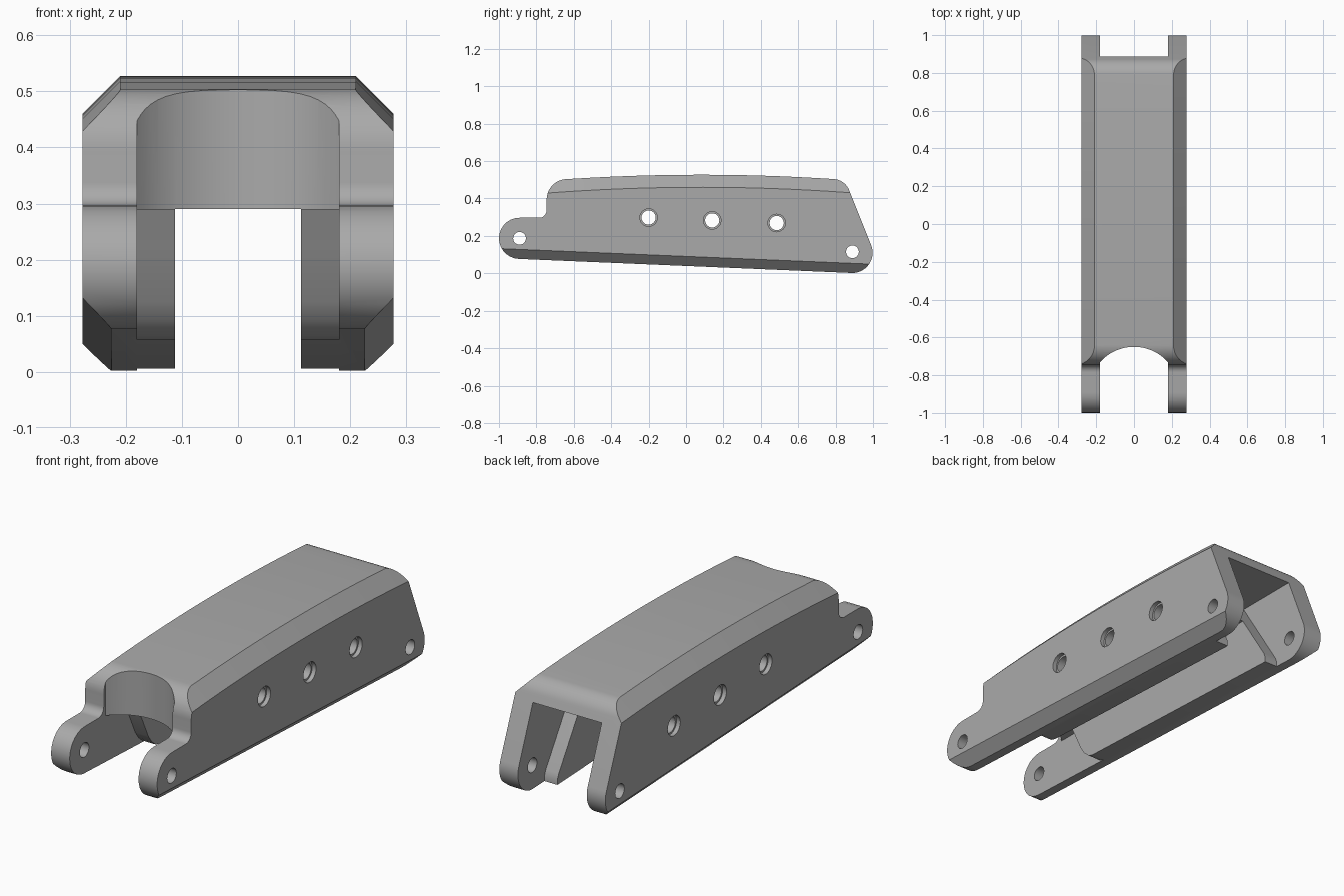
import bpy, bmesh
from math import sin, cos, radians, pi, asin

if "Cube" in bpy.data.objects:
    bpy.data.objects.remove(bpy.data.objects["Cube"])

grey = bpy.data.materials.new("plain grey")
grey.use_nodes = True
grey.diffuse_color = (0.4, 0.4, 0.4, 1)
grey.node_tree.nodes["Principled BSDF"].inputs["Base Color"].default_value = (0.4, 0.4, 0.4, 1)

HALF = 0.277          # half width of the body
SLOT = 0.18           # half width of the end slots
CHANNEL = 0.112       # half width of the middle channel


def loft(name, sections):
    """Closed solid through a list of matching rings of points."""
    bm = bmesh.new()
    rings = [[bm.verts.new(p) for p in s] for s in sections]
    n = len(rings[0])
    for a, b in zip(rings, rings[1:]):
        for i in range(n):
            j = (i + 1) % n
            bm.faces.new((a[i], a[j], b[j], b[i]))
    bm.faces.new(rings[0][::-1])
    bm.faces.new(rings[-1])
    bmesh.ops.recalc_face_normals(bm, faces=bm.faces)
    mesh = bpy.data.meshes.new(name)
    bm.to_mesh(mesh)
    bm.free()
    mesh.materials.append(grey)
    obj = bpy.data.objects.new(name, mesh)
    bpy.context.collection.objects.link(obj)
    return obj


def side_prism(name, profile, x0, x1):
    """Extrude a (y, z) profile across x."""
    return loft(name, [[(x, y, z) for y, z in profile] for x in (x0, x1)])


def arc(cy, cz, r, a0, a1, steps=14):
    angles = [radians(a0 + (a1 - a0) * i / steps) for i in range(steps + 1)]
    return [(cy + r * cos(a), cz + r * sin(a)) for a in angles]


def crown(y):
    """Height of the gently arched top."""
    return 0.527 - 0.046 * (y - 0.08) ** 2


def underside(y):
    return 0.0405 - 0.0418 * y


# Side outline: front lug, shoulder, arched top, sloped tail, rear lug
profile = arc(-0.89, 0.187, 0.11, 267.6, 90)
profile += arc(-0.785, 0.337, 0.04, 270, 360, 8)
profile += arc(-0.635, 0.394, 0.11, 180, 94)
profile += [(y, crown(y)) for y in [-0.6 + 0.1 * i for i in range(14)]]
profile += arc(0.785, 0.41, 0.094, 86, 22, 10)
profile += arc(0.89, 0.11, 0.108, 22, -92.4)
body = side_prism("link_body", profile, -HALF, HALF)

cutters = []

# Long chamfers along the top and bottom edges
for s in (-1, 1):
    rings = []
    for i in range(25):
        y = -1.1 + 2.2 * i / 24
        t = crown(y)
        rings.append([(s * 0.16, y, t + 0.05), (s * 0.327, y, t - 0.117), (s * 0.4, y, t + 0.1)])
    cutters.append(loft("top_chamfer_cutter", rings))
    rings = []
    for y in (-1.1, 1.1):
        b = underside(y)
        rings.append([(s * 0.177, y, b - 0.05), (s * 0.327, y, b + 0.1), (s * 0.4, y, b - 0.1)])
    cutters.append(loft("bottom_chamfer_cutter", rings))

# Narrow channel through the underside
channel = [(-0.8, -0.2), (0.9, -0.2), (0.9, 0.29), (-0.8, 0.29)]
cutters.append(side_prism("channel_cutter", channel, -CHANNEL, CHANNEL))

# Front fork slot with a leaning, rounded inner step
front = [(-1.2, -0.2), (-0.42, -0.2), (-0.42, 0.055), (-0.455, 0.065), (-0.485, 0.09),
         (-0.51, 0.125), (-0.555, 0.22), (-0.59, 0.289), (-1.2, 0.289)]
cutters.append(side_prism("front_slot_cutter", front, -SLOT, SLOT))

# Upright round recess above the front fork
half = asin(SLOT / 0.24)
plan = [(-SLOT, -1.2), (SLOT, -1.2)]
for i in range(25):
    a = half - 2 * half * i / 24
    plan.append((0.24 * sin(a), -0.89 + 0.24 * cos(a)))
cutters.append(loft("round_recess_cutter", [[(x, y, z) for x, y in plan] for z in (0.2, 0.8)]))

# Rear fork slot with a sloped inner face
rear = [(1.2, -0.2), (0.8, -0.2), (0.8, 0.03), (0.79, 0.055), (0.565, 0.41), (1.2, 0.41)]
cutters.append(side_prism("rear_slot_cutter", rear, -SLOT, SLOT))

# Pin holes in the lugs, and three cross holes with shallow counterbores
for y, z in ((-0.89, 0.187), (0.89, 0.115)):
    cutters.append(side_prism("pin_hole_cutter", arc(y, z, 0.034, 0, 345, 23), -0.5, 0.5))
for y, z in ((-0.2, 0.298), (0.14, 0.283), (0.485, 0.269)):
    cutters.append(side_prism("cross_hole_cutter", arc(y, z, 0.038, 0, 345, 23), -0.5, 0.5))
    for s in (-1, 1):
        cutters.append(side_prism("counterbore_cutter", arc(y, z, 0.047, 0, 345, 23),
                                  s * (HALF - 0.02), s * 0.5))

# Cut everything and bake the result
for c in cutters:
    c.hide_render = True
    mod = body.modifiers.new(c.name, "BOOLEAN")
    mod.operation = "DIFFERENCE"
    mod.solver = "EXACT"
    mod.object = c
bpy.context.view_layer.update()
graph = bpy.context.evaluated_depsgraph_get()
baked = bpy.data.meshes.new_from_object(body.evaluated_get(graph))
body.modifiers.clear()
body.data = baked
baked.materials.clear()
baked.materials.append(grey)
for p in baked.polygons:
    p.material_index = 0
for c in cutters:
    bpy.data.objects.remove(c)

bpy.ops.object.select_all(action="DESELECT")
body.select_set(True)
bpy.context.view_layer.objects.active = body
bpy.ops.object.shade_smooth_by_angle(angle=radians(25))
